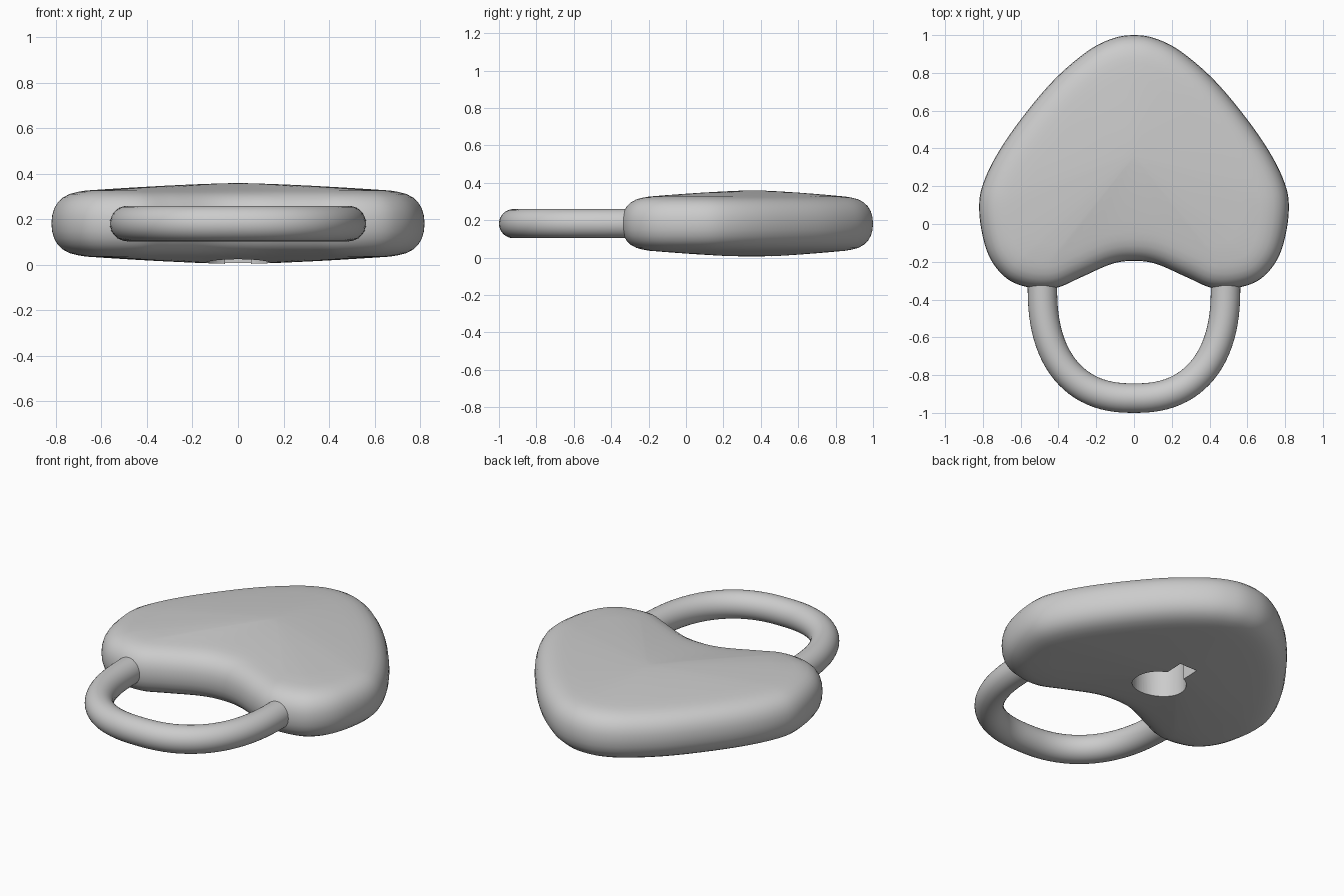
import bpy, bmesh, math
from mathutils import Vector

if "Cube" in bpy.data.objects:
    bpy.data.objects.remove(bpy.data.objects["Cube"])

MID = 0.182


def make_object(name, bm, angle=40):
    bmesh.ops.recalc_face_normals(bm, faces=bm.faces[:])
    mesh = bpy.data.meshes.new(name)
    bm.to_mesh(mesh)
    bm.free()
    ob = bpy.data.objects.new(name, mesh)
    bpy.context.collection.objects.link(ob)
    bpy.ops.object.select_all(action='DESELECT')
    ob.select_set(True)
    bpy.context.view_layer.objects.active = ob
    bpy.ops.object.shade_smooth_by_angle(angle=math.radians(angle))
    return ob


def bridge(bm, a, b):
    n = len(a)
    for i in range(n):
        j = (i + 1) % n
        bm.faces.new((a[i], a[j], b[j], b[i]))


def closed_spline(pts, steps):
    out, n = [], len(pts)
    for i in range(n):
        p0, p1, p2, p3 = (pts[(i + k) % n] for k in (-1, 0, 1, 2))
        for s in range(steps):
            t = s / steps
            out.append(0.5 * (2 * p1 + (p2 - p0) * t
                              + (2 * p0 - 5 * p1 + 4 * p2 - p3) * t * t
                              + (3 * p1 - p0 - 3 * p2 + p3) * t ** 3))
    return out


# Heart outline: right half mirrored to the left
half = [(0, 1.0), (0.12, 0.98), (0.26, 0.905), (0.45, 0.735), (0.66, 0.47),
        (0.785, 0.25), (0.82, 0.08), (0.78, -0.14), (0.69, -0.275),
        (0.57, -0.333), (0.42, -0.34), (0.28, -0.282), (0.12, -0.212), (0, -0.195)]
pts = [Vector(p) for p in half] + [Vector((-x, y)) for x, y in half[-2:0:-1]]
outline = closed_spline(pts, 6)
n = len(outline)
inward = []
for i in range(n):
    t = (outline[(i + 1) % n] - outline[i - 1]).normalized()
    inward.append(Vector((t.y, -t.x)))

# Heart body: rounded rim rings, then a shallow dome on both faces
rim = [(0, 0), (0.003, 0.035), (0.012, 0.066), (0.028, 0.093), (0.05, 0.114),
       (0.08, 0.130), (0.115, 0.139), (0.15, 0.145)]
centre = Vector((0, 0.36))
upper = [([p + d * v for p, v in zip(outline, inward)], z) for d, z in rim]
inner = upper[-1][0]
for s in (0.85, 0.68, 0.5, 0.3, 0.12):
    upper.append(([centre + (p - centre) * s for p in inner],
                  0.145 + 0.033 * (1 - s ** 1.4)))
levels = [(r, -z) for r, z in reversed(upper[1:])] + upper
bm = bmesh.new()
rings = [[bm.verts.new((p.x, p.y, MID + z)) for p in r] for r, z in levels]
for a, b in zip(rings, rings[1:]):
    bridge(bm, a, b)
for ring, z in ((rings[0], 0.004), (rings[-1], 0.36)):
    tip = bm.verts.new((centre.x, centre.y, z))
    for i in range(n):
        bm.faces.new((ring[i], ring[(i + 1) % n], tip))
body = make_object("heart_body", bm)

# Keyhole cutter: round hole with a slot towards the heart tip
R, W, CY = 0.145, 0.057, 0.21
start = math.acos(W / R)
sweep = 2 * math.pi - (math.pi - 2 * start)
shape = [(-W, 0.455), (W, 0.455)]
shape += [(R * math.cos(start - sweep * k / 40),
           CY + R * math.sin(start - sweep * k / 40)) for k in range(41)]
bm = bmesh.new()
low = [bm.verts.new((x, y, -0.1)) for x, y in shape]
high = [bm.verts.new((x, y, 0.23)) for x, y in shape]
bridge(bm, low, high)
bm.faces.new(low)
bm.faces.new(high)
cutter = make_object("keyhole_cutter", bm)
cutter.hide_render = True
cutter.hide_set(True)
cut = body.modifiers.new("keyhole", 'BOOLEAN')
cut.operation = 'DIFFERENCE'
cut.solver = 'EXACT'
cut.object = cutter
bpy.context.view_layer.objects.active = body
body.select_set(True)
bpy.ops.object.modifier_apply(modifier=cut.name)
bpy.data.objects.remove(cutter)
bpy.ops.object.shade_smooth_by_angle(angle=math.radians(40))

# Shackle: round bar swept along a squarish arch
path = [Vector((0.485, -0.2))]
for k in range(49):
    a = math.pi * k / 48
    c, s = math.cos(a), math.sin(a)
    path.append(Vector((math.copysign(0.485 * abs(c) ** (2 / 2.4), c),
                        -0.33 - 0.592 * abs(s) ** (2 / 2.4))))
path.append(Vector((-0.485, -0.2)))
bm = bmesh.new()
bars = []
for i, p in enumerate(path):
    t = (path[min(i + 1, len(path) - 1)] - path[max(i - 1, 0)]).normalized()
    side = Vector((t.y, -t.x))
    bars.append([])
    for k in range(32):
        a = 2 * math.pi * k / 32
        q = p + side * 0.078 * math.cos(a)
        bars[-1].append(bm.verts.new((q.x, q.y, MID + 0.078 * math.sin(a))))
for a, b in zip(bars, bars[1:]):
    bridge(bm, a, b)
bm.faces.new(bars[0])
bm.faces.new(bars[-1])
make_object("shackle", bm)
